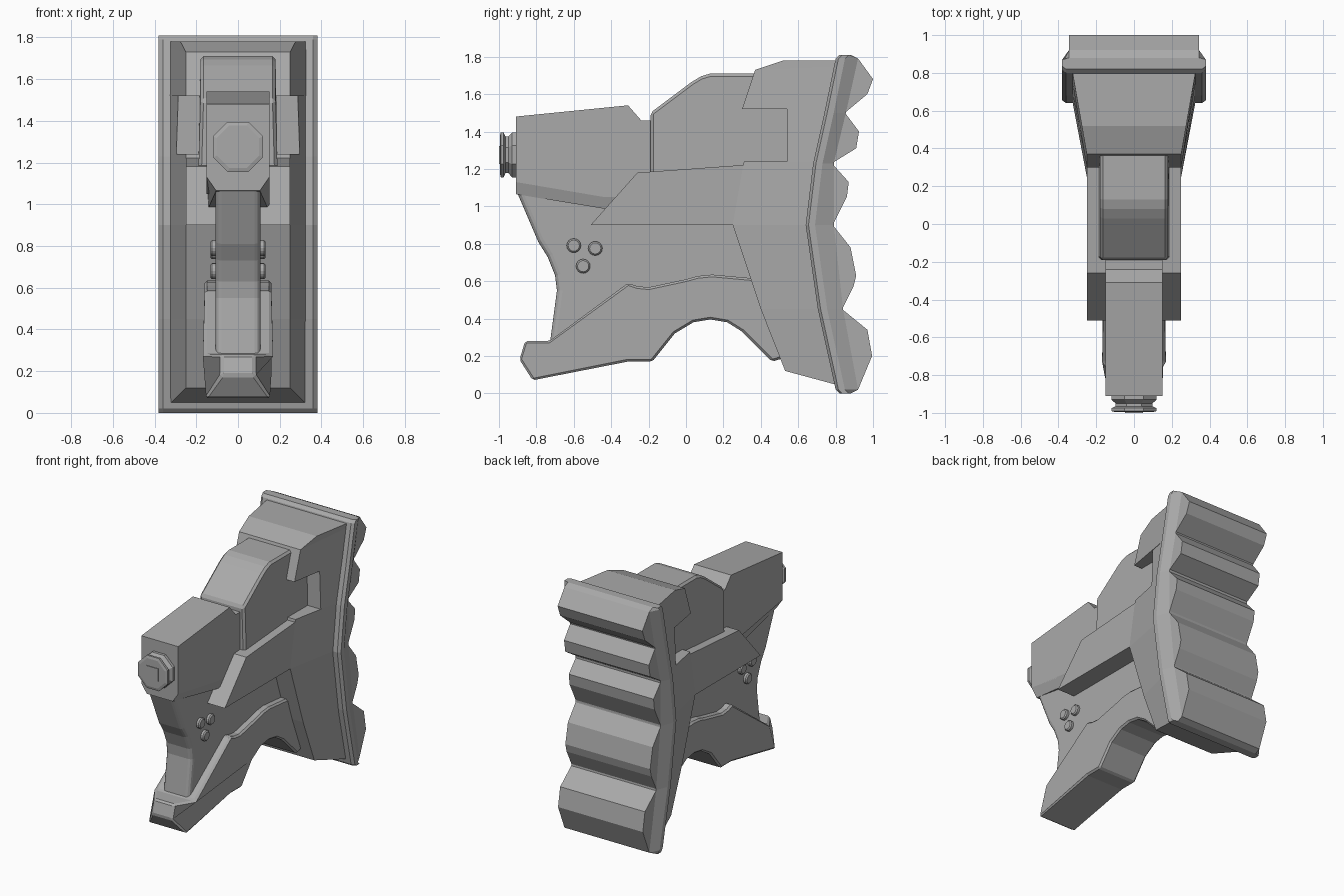
import bpy, bmesh, math

cube = bpy.data.objects.get("Cube")
if cube:
    bpy.data.objects.remove(cube, do_unlink=True)

grey = bpy.data.materials.new("plain grey")
grey.use_nodes = True
colour = (0.4, 0.4, 0.4, 1)
grey.diffuse_color = colour
grey.node_tree.nodes["Principled BSDF"].inputs["Base Color"].default_value = colour


def loft(name, rings, bevel=0, segments=1, angle=30):
    """Skin a closed solid through rings with equal point counts."""
    bm = bmesh.new()
    rows = [[bm.verts.new(p) for p in ring] for ring in rings]
    n = len(rows[0])
    for a, b in zip(rows, rows[1:]):
        for i in range(n):
            j = (i + 1) % n
            bm.faces.new((a[i], a[j], b[j], b[i]))
    bm.faces.new(rows[0])
    bm.faces.new(rows[-1])
    bmesh.ops.recalc_face_normals(bm, faces=bm.faces)
    mesh = bpy.data.meshes.new(name)
    bm.to_mesh(mesh)
    bm.free()
    mesh.materials.append(grey)
    ob = bpy.data.objects.new(name, mesh)
    bpy.context.collection.objects.link(ob)
    if bevel:
        mod = ob.modifiers.new("edge", "BEVEL")
        mod.width = bevel
        mod.segments = segments
        mod.limit_method = "ANGLE"
        mod.angle_limit = math.radians(angle)
    return ob


def prism(name, profile, width, bevel=0, segments=1, angle=30):
    """Extrude a side profile (y, z) symmetrically across x."""
    half = width if callable(width) else (lambda y, z: width)
    return loft(name, [[(s * half(y, z), y, z) for y, z in profile]
                       for s in (-1, 1)], bevel, segments, angle)


def along(points, z):
    """Piecewise linear y at height z."""
    for (z0, y0), (z1, y1) in zip(points, points[1:]):
        if z <= z1:
            return y0 + (y1 - y0) * max(0, z - z0) / (z1 - z0)
    return points[-1][1]


# Bent back plate with chamfered rim
plate = [(0, .82, .88), (.02, .80, .92), (.45, .705, .84), (.9, .64, .79),
         (1.23, .68, .79), (1.5, .74, .855), (1.79, .80, .92), (1.81, .82, .88)]
loft("back_plate", [[(-.36, f, z), (.36, f, z), (.38, f + .015, z), (.38, f + .05, z),
                     (.345, r, z), (-.345, r, z), (-.38, f + .05, z), (-.38, f + .015, z)]
                    for z, f, r in plate])

# Ridged rear pad
prism("rear_ridges", [(.84, 1.79), (.92, 1.79), (1, 1.68), (.97, 1.6), (.85, 1.5),
                      (.925, 1.4), (.91, 1.31), (.78, 1.23), (.87, 1.13), (.86, 1.05),
                      (.785, .9), (.88, .78), (.91, .63), (.895, .57), (.835, .45),
                      (.97, .34), (.995, .2), (.92, .02), (.84, .02), (.74, .45),
                      (.69, .9), (.72, 1.23)], .345)

# Flared hull, stepped in at the side notch
front_line = [(.04, .53), (.12, .53), (.45, .40), (.9, .25), (1.24, .31), (1.73, .37)]
rear_line = [(z, f + .03) for z, f, r in plate]


def hull_row(z, front, rear_drop=0):
    rear = along(rear_line, z + rear_drop)
    start = along(front_line, z)
    w = .25 + .08 * max(0, (front - start) / (rear - start))
    zr = z + rear_drop
    return [(-w, front, z), (w, front, z), (.33, rear, zr), (-.33, rear, zr)]


loft("flared_hull", [hull_row(.12, .53, -.08), hull_row(.45, .40), hull_row(.9, .25),
                     hull_row(1.24, .31), hull_row(1.24, .54), hull_row(1.52, .54),
                     hull_row(1.52, .30), hull_row(1.73, .37, .02),
                     hull_row(1.78, .52)])

# Side arm wrapping the middle
prism("side_arm", [(.27, .9), (-.51, .9), (-.26, 1.18), (.32, 1.222)], .25)

# Rounded upper housing
prism("upper_housing", [(-.19, 1.15), (-.19, 1.5), (.03, 1.665), (.08, 1.695),
                        (.13, 1.71), (.56, 1.71), (.56, 1.15)],
      lambda y, z: .19 if z < 1.4 else .18, .015)

# Front housing with narrowed underside
prism("front_housing", [(-.91, 1.13), (-.91, 1.48), (-.31, 1.54), (-.24, 1.46),
                        (-.1, 1.46), (-.1, 1.05), (-.44, 1.05)], .15)
loft("front_housing_underside", [
    [(-.15, -.91, 1.13), (.15, -.91, 1.13), (.15, -.3, 1.05), (-.15, -.3, 1.05)],
    [(-.105, -.91, 1.065), (.105, -.91, 1.065), (.15, -.3, .965), (-.15, -.3, .965)]])

# Neck and main core
prism("neck", [(-.91, 1.09), (-.79, .81), (-.74, .73), (-.70, .63), (-.69, .55),
               (-.73, .25), (-.3, .25), (.1, .5), (.5, .5), (.5, 1.1)],
      .108, .03, 3, 40)

# Lower guard with tapered nose
prism("lower_guard", [(-.86, .28), (-.73, .28), (-.31, .59), (-.26, .573), (-.2, .567),
                      (0, .61), (.06, .627), (.14, .635), (.36, .615), (.56, .2),
                      (.46, .17), (.3, .33), (.22, .38), (.13, .395), (.04, .38),
                      (-.06, .32), (-.18, .17), (-.31, .17), (-.82, .07), (-.89, .18)],
      lambda y, z: .08 if y < -.84 else .16, .012)


def octagon(y, r):
    turn = math.pi / 8
    return [(r * math.cos(turn + i * math.pi / 4), y, 1.275 + r * math.sin(turn + i * math.pi / 4))
            for i in range(8)]


# Grooved octagonal nozzle with a square centre
loft("nozzle", [octagon(y, r) for y, r in
                ((-.88, .13), (-.93, .13), (-.95, .105), (-.965, .105), (-.975, .13),
                 (-.99, .13), (-.995, .11))])
prism("nozzle_centre", [(-1, 1.227), (-1, 1.323), (-.95, 1.323), (-.95, 1.227)], .048)

# Three buttons on each side
for side, label in ((1, "left"), (-1, "right")):
    for k, (y, z) in enumerate(((-.60, .79), (-.485, .775), (-.55, .68))):
        rings = []
        for x, r in ((.09, .038), (.125, .038), (.133, .03)):
            rings.append([(side * x, y + r * math.cos(a * math.pi / 8),
                           z + r * math.sin(a * math.pi / 8)) for a in range(16)])
        loft(f"{label}_button_{k + 1}", rings)
